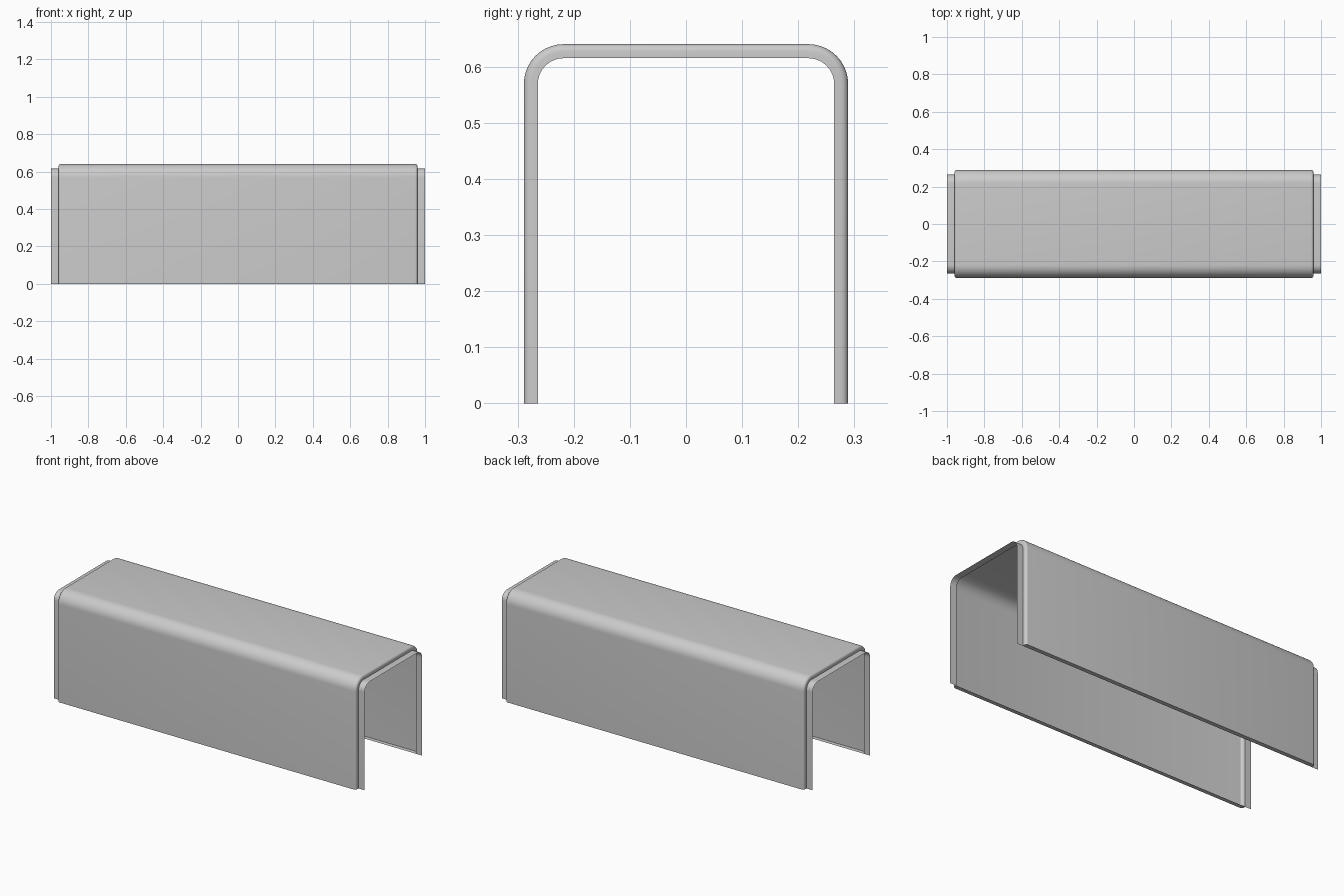
import bpy, bmesh
from math import sin, cos, pi, radians

if "Cube" in bpy.data.objects:
    bpy.data.objects.remove(bpy.data.objects["Cube"])

HALF, TOP, RAD, STEP = 0.264, 0.615, 0.046, 0.025   # end collar size and panel offset
SEG = 10


def arch(off):
    """Upside-down U outline (y, z), grown outwards by off."""
    right = [(HALF + off, 0.0)]
    for i in range(SEG + 1):
        a = pi / 2 * i / SEG
        right.append((HALF - RAD + (RAD + off) * cos(a),
                      TOP - RAD + (RAD + off) * sin(a)))
    return right + [(-y, z) for y, z in reversed(right)]


# lengthwise section (x, offset): collar, step, rounded shoulder
r = 0.013
end = [(1.0, 0.0), (0.96, 0.0)]
end += [(0.96 - r + r * cos(pi / 2 * i / 5), STEP - r + r * sin(pi / 2 * i / 5))
        for i in range(6)]
section = [(-x, o) for x, o in end] + end[::-1]

# thin sheet cover with raised middle panel
bm = bmesh.new()
rings = [[bm.verts.new((x, y, z)) for y, z in arch(o)] for x, o in section]
for a, b in zip(rings, rings[1:]):
    for i in range(len(a) - 1):
        bm.faces.new((a[i], b[i], b[i + 1], a[i + 1]))

# bottom lips closing the underside of the raised panel
for k in (0, -1):
    bm.faces.new([ring[k] for ring in rings[1:-1]])

bmesh.ops.recalc_face_normals(bm, faces=bm.faces)
bm.faces.ensure_lookup_table()
top = max(bm.faces, key=lambda f: f.calc_center_median().z)
if top.normal.z < 0:
    bmesh.ops.reverse_faces(bm, faces=bm.faces)

mesh = bpy.data.meshes.new("channel_cover")
bm.to_mesh(mesh)
bm.free()
cover = bpy.data.objects.new("channel_cover", mesh)
bpy.context.collection.objects.link(cover)
bpy.context.view_layer.objects.active = cover
cover.select_set(True)
bpy.ops.object.shade_smooth_by_angle(angle=radians(35))
